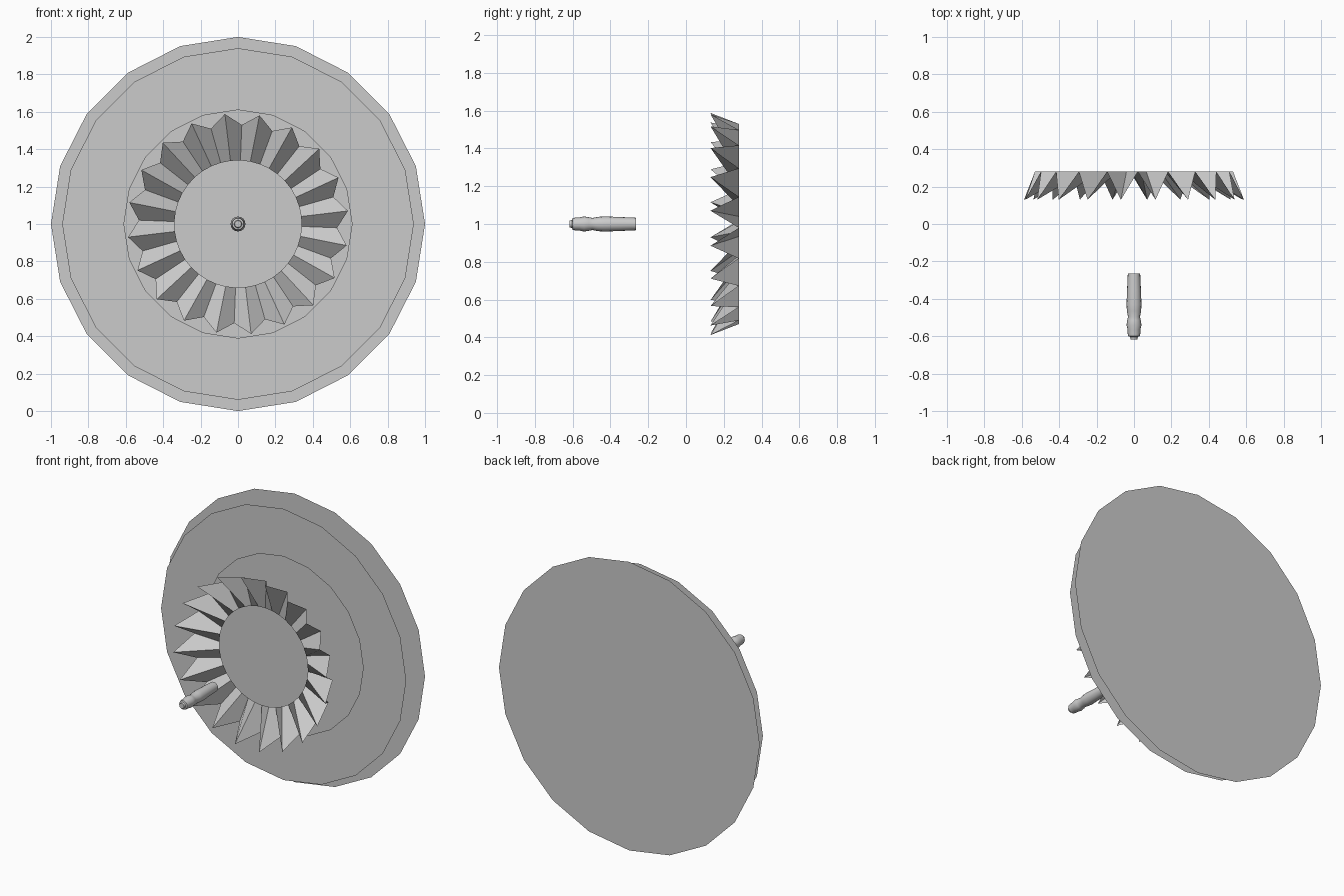
import bpy, bmesh
from math import sin, cos, pi, radians

if "Cube" in bpy.data.objects:
    bpy.data.objects.remove(bpy.data.objects["Cube"])


def ring_pt(bm, r, deg, y):
    a = radians(deg)
    return bm.verts.new((r * sin(a), y, 1 + r * cos(a)))


def finish(bm, name):
    me = bpy.data.meshes.new(name)
    bm.to_mesh(me)
    bm.free()
    ob = bpy.data.objects.new(name, me)
    bpy.context.collection.objects.link(ob)
    return ob


def bridge(bm, a, b):
    n = len(a)
    for i in range(n):
        j = (i + 1) % n
        bm.faces.new((a[i], a[j], b[j], b[i]))


# Large flat back disc
bm = bmesh.new()
bm.faces.new([ring_pt(bm, 1.0, 18 * i, 0.62) for i in range(20)])
finish(bm, "back_disc")

# Flat ring in front of the disc
bm = bmesh.new()
outer = [ring_pt(bm, 0.94, 18 * i, 0.50) for i in range(20)]
inner = [ring_pt(bm, 0.61, 18 * i, 0.50) for i in range(20)]
bridge(bm, outer, inner)
finish(bm, "flat_ring")

# Pleated crown: ridges rise to points, valleys stay in the back plane
bm = bmesh.new()
outer, inner = [], []
for i in range(40):
    deg = 2.2 + 9 * i
    r, y = (0.53, 0.28) if i % 2 == 0 else (0.592, 0.13)
    outer.append(ring_pt(bm, r, deg, y))
    inner.append(ring_pt(bm, 0.34, deg, 0.28))
bridge(bm, outer, inner)
finish(bm, "pleated_crown")

# Small turned peg on the axis
profile = [(-0.617, 0.018), (-0.603, 0.021), (-0.60, 0.031), (-0.585, 0.034),
           (-0.565, 0.034), (-0.54, 0.040), (-0.515, 0.036), (-0.495, 0.032),
           (-0.465, 0.038), (-0.43, 0.040), (-0.35, 0.037), (-0.265, 0.033)]
bm = bmesh.new()
rings = [[ring_pt(bm, r, 22.5 * i, y) for i in range(16)] for y, r in profile]
for a, b in zip(rings, rings[1:]):
    bridge(bm, a, b)
bm.faces.new(rings[0])
bm.faces.new(rings[-1])
bmesh.ops.recalc_face_normals(bm, faces=bm.faces)
peg = finish(bm, "peg")
bpy.context.view_layer.objects.active = peg
peg.select_set(True)
bpy.ops.object.shade_smooth_by_angle(angle=radians(40))
